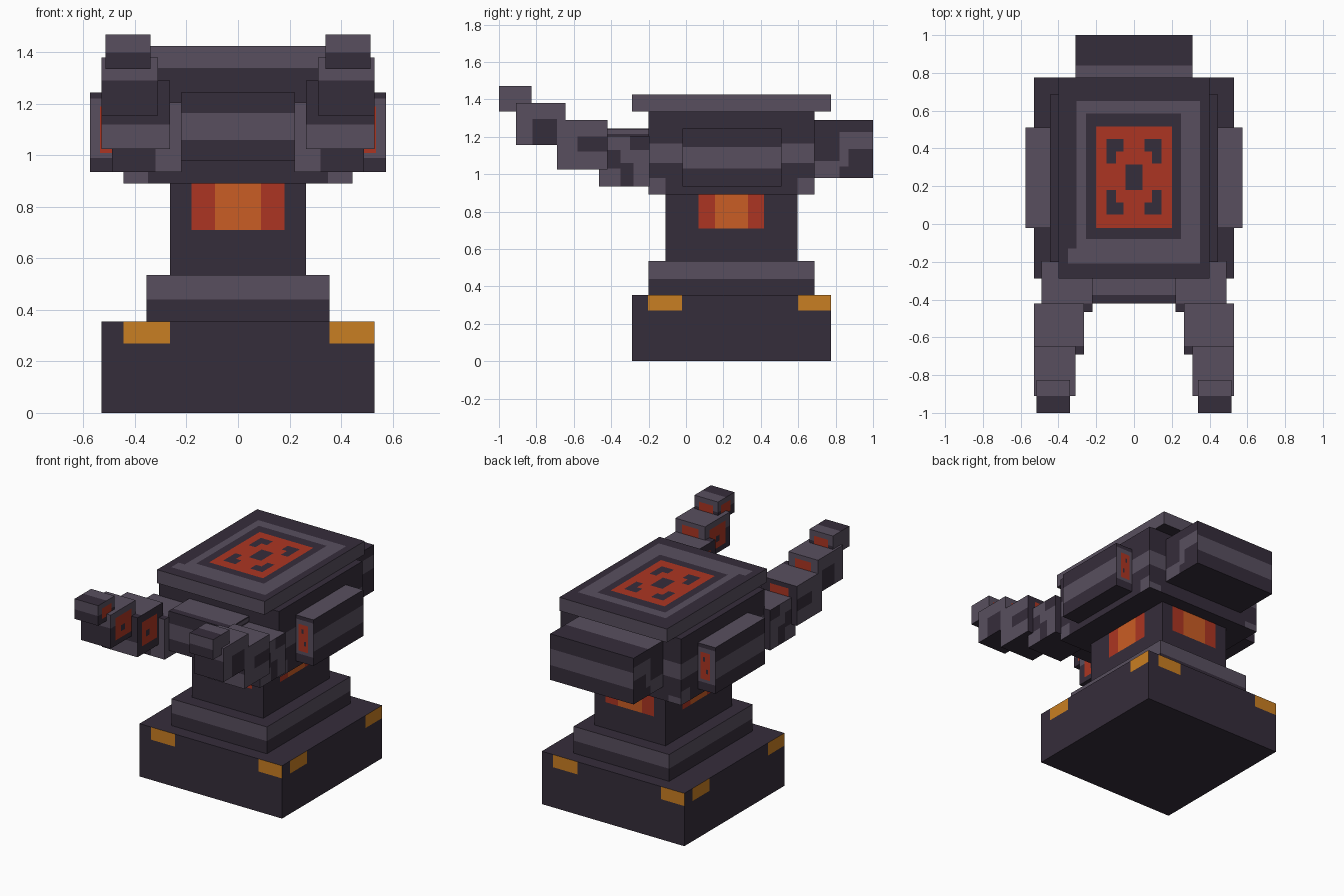
import bpy, bmesh
from mathutils import Vector

cube = bpy.data.objects.get("Cube")
if cube:
    bpy.data.objects.remove(cube, do_unlink=True)

# Flat colours
COLOURS = {
    "dark_stone": (0.036, 0.026, 0.043),
    "light_stone": (0.098, 0.078, 0.114),
    "ember_red": (0.413, 0.036, 0.016),
    "hot_orange": (0.591, 0.109, 0.018),
    "gold_trim": (0.584, 0.209, 0.016),
}
MATS = []
for mat_name, rgb in COLOURS.items():
    m = bpy.data.materials.new(mat_name)
    m.use_nodes = True
    m.diffuse_color = (*rgb, 1)
    m.node_tree.nodes["Principled BSDF"].inputs["Base Color"].default_value = (*rgb, 1)
    MATS.append(m)
DARK, LIGHT, RED, ORANGE, GOLD = range(5)
FAR = 9  # reaches past any face edge


def box(name, x, y, z, paints=(), mirror=False):
    """Box with painted rectangles cut into its faces.
    Each paint: (face directions, (u range), (v range), colour)."""
    bm = bmesh.new()
    bmesh.ops.create_cube(bm, size=1)
    bounds = (x, y, z)
    for v in bm.verts:
        v.co = [b[1] if c > 0 else b[0] for c, b in zip(v.co, bounds)]
    for sides, u, v, colour in paints:
        for side in sides.split():
            axis = "xyz".index(side[1])
            normal = Vector((0, 0, 0))
            normal[axis] = 1 if side[0] == "+" else -1
            ua, va = [a for a in range(3) if a != axis]

            def facing():
                bm.normal_update()
                return [f for f in bm.faces if f.normal.dot(normal) > 0.9]

            for a, rng in ((ua, u), (va, v)):
                for cut in rng:
                    if not bounds[a][0] < cut < bounds[a][1]:
                        continue
                    fs = facing()
                    geom = list({e for f in fs for e in f.edges}) + fs
                    geom += list({w for f in fs for w in f.verts})
                    co, no = Vector((0, 0, 0)), Vector((0, 0, 0))
                    co[a], no[a] = cut, 1
                    bmesh.ops.bisect_plane(bm, geom=geom, plane_co=co, plane_no=no, dist=1e-5)
            for f in facing():
                c = f.calc_center_median()
                if u[0] < c[ua] < u[1] and v[0] < c[va] < v[1]:
                    f.material_index = colour
    make(bm, ("left_" if mirror else "") + name)
    if mirror:
        for w in bm.verts:
            w.co.x *= -1
        bmesh.ops.reverse_faces(bm, faces=bm.faces[:])
        make(bm, "right_" + name)
    bm.free()


def make(bm, name):
    mesh = bpy.data.meshes.new(name)
    bm.to_mesh(mesh)
    for m in MATS:
        mesh.materials.append(m)
    bpy.context.collection.objects.link(bpy.data.objects.new(name, mesh))


ALL = (-FAR, FAR)
ROUND = "+x -x +y -y"
MID = 0.243  # centre of the pedestal along y


def near(a, b):
    return (MID + a, MID + b)


# Base: each side has two gold marks, in a pattern that turns with the sides
gold_z = (0.27, 0.355)
base_paints = [
    ("-y", (-0.445, -0.265), gold_z, GOLD), ("-y", (0.355, FAR), gold_z, GOLD),
    ("+y", (0.265, 0.445), gold_z, GOLD), ("+y", (-FAR, -0.355), gold_z, GOLD),
    ("+x", near(-0.445, -0.265), gold_z, GOLD), ("+x", near(0.355, FAR), gold_z, GOLD),
    ("-x", near(0.265, 0.445), gold_z, GOLD), ("-x", near(-FAR, -0.355), gold_z, GOLD),
]
box("base", (-0.53, 0.53), near(-0.532, 0.532), (0, 0.355), base_paints)
box("plinth", (-0.355, 0.355), near(-0.443, 0.443), (0.355, 0.535),
    [(ROUND, ALL, (0.44, FAR), LIGHT)])

# Neck with glowing windows
glow = (0.71, FAR)
box("neck", (-0.265, 0.265), near(-0.353, 0.353), (0.535, 0.89), [
    ("+y -y", (-0.18, 0.18), glow, RED), ("+y -y", (-0.09, 0.09), glow, ORANGE),
    ("+x -x", near(-0.175, 0.175), glow, RED), ("+x -x", near(-0.088, 0.088), glow, ORANGE)])

# Body with a stripe and pale lower corners
box("body", (-0.445, 0.445), near(-0.443, 0.443), (0.89, 1.335), [
    (ROUND, ALL, (1.06, 1.165), LIGHT),
    ("+x -x", (-FAR, -0.11), (0, 0.98), LIGHT), ("+x -x", (0.595, FAR), (0, 0.98), LIGHT),
    ("+y -y", (-FAR, -0.35), (0, 0.935), LIGHT), ("+y -y", (0.35, FAR), (0, 0.935), LIGHT)])

# Top slab: pale frame around a red grate
grate = [
    (ROUND, ALL, ALL, LIGHT),
    ("+z", (-0.305, 0.35), (-0.21, 0.65), LIGHT),
    ("+z", (-0.35, -0.305), (-0.21, -0.13), LIGHT),
    ("+z", (-0.255, 0.25), (-0.08, 0.585), DARK),
    ("+z", (-0.2, 0.2), (-0.02, 0.515), RED),
    ("+z", (-0.045, 0.045), (0.18, 0.315), DARK),
]
for s in (-1, 1):
    for t in (-1, 1):
        def span(a, b, sign, mid=0):
            return tuple(sorted((mid + sign * a, mid + sign * b)))
        grate += [("+z", span(0.055, 0.145, s), span(0.07, 0.2, t, 0.25), DARK),
                  ("+z", span(0.055, 0.095, s), span(0.07, 0.135, t, 0.25), RED)]
box("top_slab", (-0.4, 0.4), near(-0.532, 0.532), (1.335, 1.425), grate)

# Side pods with small red vents at both ends
box("side_pod", (0.44, 0.575), (-0.02, 0.51), (0.935, 1.245), [
    ("+z", ALL, ALL, LIGHT), ("+x", ALL, (1.03, 1.145), LIGHT),
    ("+y -y", ALL, (0.99, 1.22), LIGHT),
    ("+y -y", (0.465, 0.535), (1.01, 1.19), RED),
    ("+y -y", (0.485, 0.5), (1.13, 1.16), DARK),
    ("+y -y", (0.505, 0.52), (1.05, 1.08), DARK)], mirror=True)

# Rear box
box("rear_box", (-0.31, 0.31), (0.68, 1.0), (0.98, 1.29), [
    ("+y", ALL, (1.08, 1.19), LIGHT), ("+z", ALL, (0, 0.84), LIGHT),
    ("+x -x", (0.82, FAR), (1.135, 1.225), LIGHT),
    ("+x -x", (0.82, 0.87), (1.04, 1.225), LIGHT),
    ("+x -x", (0, 0.82), (0, 1.07), LIGHT)])

# Front box between the arms
box("front_box", (-0.222, 0.222), (-0.42, -0.195), (0.98, 1.245), [
    ("-y +x -x", ALL, (1.06, 1.165), LIGHT), ("+z", ALL, (-0.375, FAR), LIGHT),
    ("+x -x", ALL, (1.215, 1.235), LIGHT)])

# Arms: four stepped blocks, red vents on the inner and back faces
box("arm_shoulder", (0.22, 0.49), (-0.465, -0.195), (0.935, 1.205), [
    ("+z", ALL, (-0.42, FAR), LIGHT), ("+x -x -y", ALL, ALL, LIGHT),
    ("-y", (0.32, FAR), ALL, DARK),
    ("+x -x", (-0.42, -0.35), (1.03, 1.13), DARK),
    ("+x", (-0.35, -0.28), (0, 1.06), DARK),
    ("+x", (-0.3, FAR), (1.13, FAR), DARK)], mirror=True)
box("arm_elbow", (0.265, 0.53), (-0.69, -0.42), (1.025, 1.29), [
    ("+z", ALL, ALL, LIGHT), ("+z", ALL, (-FAR, -0.645), DARK),
    ("-y +x", ALL, ALL, LIGHT), ("-y", ALL, (1.12, FAR), DARK),
    ("+x", (-0.58, FAR), (1.12, 1.2), DARK),
    ("-x", (-0.64, -0.48), (1.08, 1.24), RED), ("-x", (-0.6, -0.56), (1.13, 1.17), DARK),
    ("+y", (0.33, 0.47), (1.08, 1.26), RED)], mirror=True)
box("arm_wrist", (0.31, 0.53), (-0.91, -0.645), (1.155, 1.38), [
    ("+z +x", ALL, ALL, LIGHT), ("-y -x +y", ALL, (1.29, FAR), LIGHT),
    ("+x", (-0.82, -0.69), (0, 1.295), DARK),
    ("-x", (-0.86, -0.69), (1.19, 1.34), RED), ("-x", (-0.8, -0.76), (1.23, 1.27), DARK),
    ("+y", (0.36, 0.48), (1.2, 1.35), RED)], mirror=True)
box("arm_tip", (0.34, 0.515), (-1.0, -0.825), (1.335, 1.47), [
    ("+z", ALL, (-0.91, FAR), LIGHT), ("+x", ALL, ALL, LIGHT),
    ("-y -x +y", ALL, (1.4, FAR), LIGHT),
    ("-x", (-0.96, -0.86), (1.365, 1.435), RED),
    ("+y", (0.375, 0.48), (1.37, 1.435), RED)], mirror=True)
